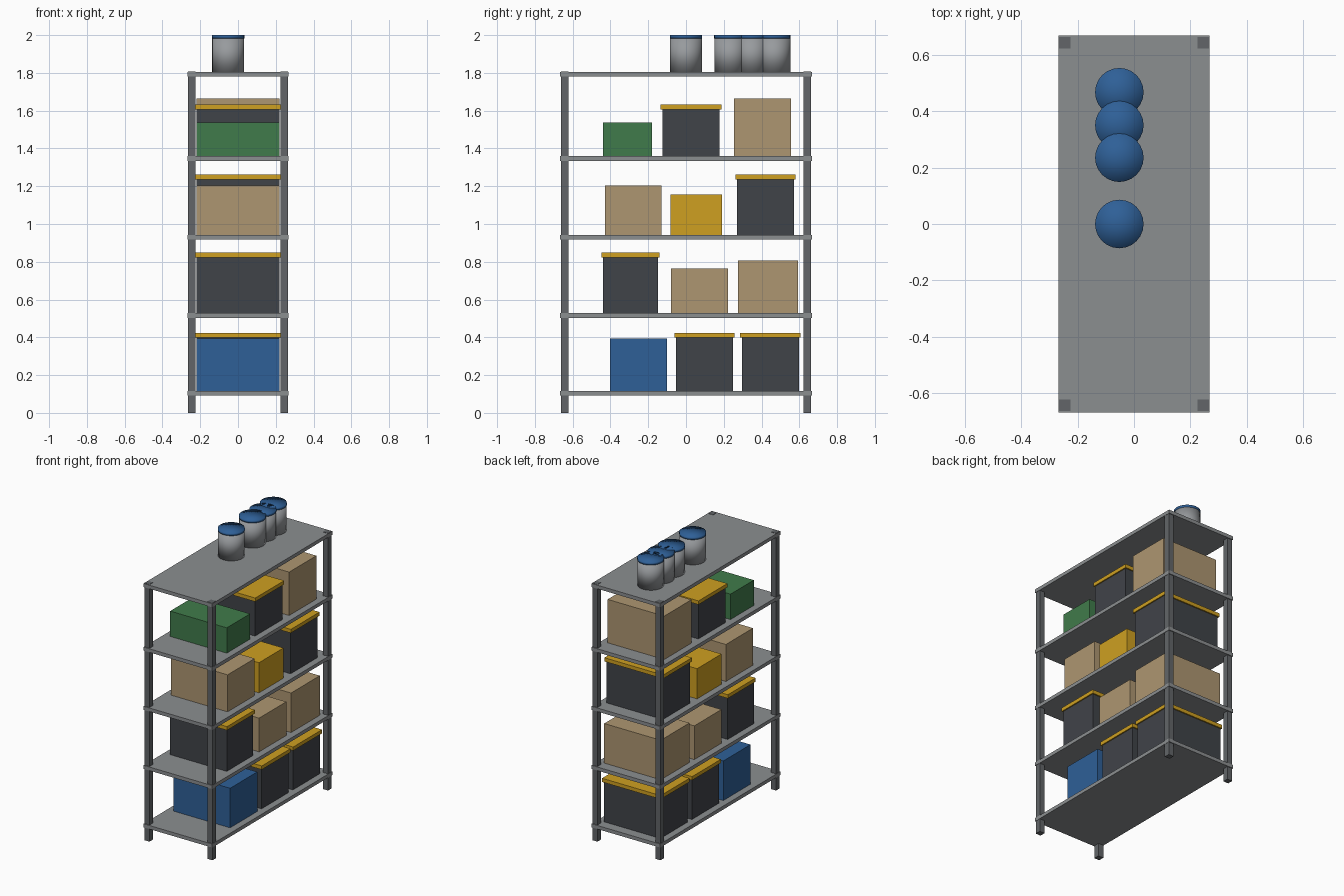
import bpy

if "Cube" in bpy.data.objects:
    bpy.data.objects.remove(bpy.data.objects["Cube"])


def material(name, rgb):
    m = bpy.data.materials.new(name)
    m.diffuse_color = (*[(c / 255) ** 2.2 for c in rgb], 1)
    m.use_nodes = True
    m.node_tree.nodes["Principled BSDF"].inputs["Base Color"].default_value = m.diffuse_color
    return m


STEEL = material("post_grey", (98, 101, 104))
SHELF = material("shelf_grey", (138, 141, 143))
DARK = material("charcoal", (66, 69, 74))
TAN = material("cardboard", (172, 149, 112))
YELLOW = material("yellow", (205, 158, 38))
BLUE = material("blue", (50, 96, 150))
GREEN = material("green", (66, 122, 76))
CAN = material("can_grey", (150, 153, 156))


def box(name, x0, x1, y0, y1, z0, z1, mat):
    bpy.ops.mesh.primitive_cube_add(
        size=1, location=((x0 + x1) / 2, (y0 + y1) / 2, (z0 + z1) / 2))
    ob = bpy.context.object
    ob.name = name
    ob.scale = (x1 - x0, y1 - y0, z1 - z0)
    bpy.ops.object.transform_apply(location=False, rotation=False, scale=True)
    ob.data.materials.append(mat)
    return ob


def drum(name, x, y, z0, z1, r, mat):
    bpy.ops.mesh.primitive_cylinder_add(
        vertices=24, radius=r, depth=z1 - z0, end_fill_type='TRIFAN',
        location=(x, y, (z0 + z1) / 2))
    ob = bpy.context.object
    ob.name = name
    ob.data.materials.append(mat)
    bpy.ops.object.shade_smooth()


# Four corner posts
for sx in (-1, 1):
    for sy in (-1, 1):
        cx, cy = sx * 0.245, sy * 0.642
        name = ("front" if sy < 0 else "back") + ("_left" if sx < 0 else "_right") + "_post"
        box(name, cx - 0.02, cx + 0.02, cy - 0.02, cy + 0.02, 0, 1.808, STEEL)

# Shelf boards
shelf_tops = [0.117, 0.528, 0.943, 1.359, 1.806]
for i, z in enumerate(shelf_tops):
    box(f"shelf_{i + 1}", -0.267, 0.267, -0.668, 0.668, z - 0.025, z, SHELF)

# Stored boxes per shelf: y start, y end, top height, material, has lid
rows = [
    [(-0.402, -0.10, 0.395, BLUE, False), (-0.053, 0.249, 0.398, DARK, True),
     (0.296, 0.598, 0.398, DARK, True)],
    [(-0.439, -0.148, 0.822, DARK, True), (-0.08, 0.222, 0.765, TAN, False),
     (0.275, 0.594, 0.806, TAN, False)],
    [(-0.43, -0.129, 1.203, TAN, False), (-0.081, 0.191, 1.155, YELLOW, False),
     (0.27, 0.571, 1.235, DARK, True)],
    [(-0.439, -0.18, 1.537, GREEN, False), (-0.125, 0.178, 1.606, DARK, True),
     (0.254, 0.556, 1.664, TAN, False)],
]
for i, row in enumerate(rows):
    for j, (y0, y1, top, mat, lid) in enumerate(row):
        name = f"{'bin' if lid else 'carton'}_{i + 1}_{j + 1}"
        box(name, -0.22, 0.22, y0, y1, shelf_tops[i], top, mat)
        if lid:
            box(name + "_lid", -0.228, 0.228, y0 - 0.009, y1 + 0.009, top, top + 0.026, YELLOW)

# Cans with blue lids on the top shelf
for i, y in enumerate((0.0, 0.235, 0.35, 0.467)):
    drum(f"can_{i + 1}", -0.052, y, 1.806, 1.983, 0.085, CAN)
    drum(f"can_lid_{i + 1}", -0.052, y, 1.983, 2.0, 0.086, BLUE)
